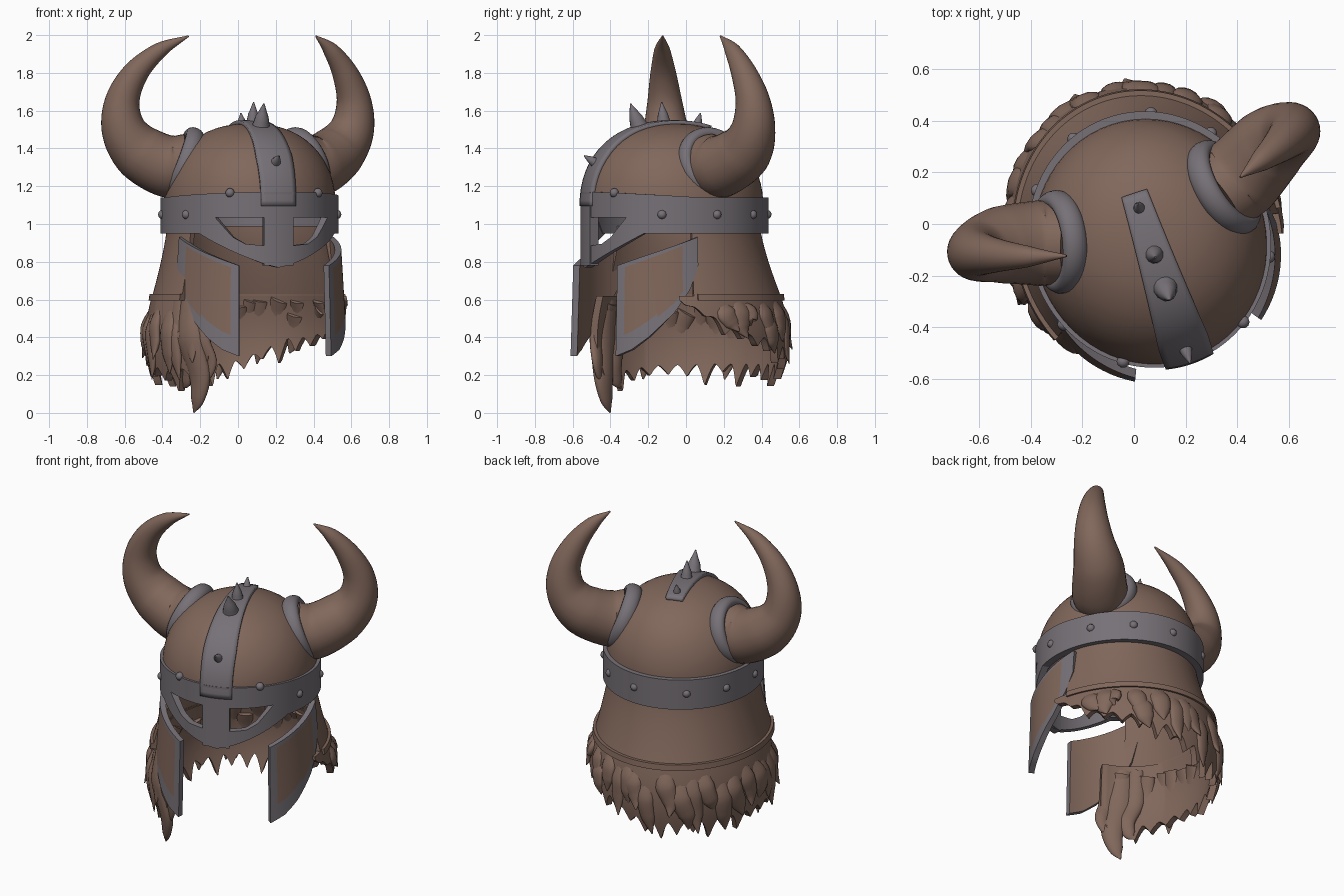
import bpy, bmesh, math, random
from mathutils import Matrix, Vector

if "Cube" in bpy.data.objects:
    bpy.data.objects.remove(bpy.data.objects["Cube"])

random.seed(7)
# Built facing -y, then every part is turned to the helmet's final pose
POSE = Matrix.Translation((0.06, -0.06, 0)) @ Matrix.Rotation(math.radians(18.2), 4, 'Z')


def material(name, col):
    m = bpy.data.materials.new(name)
    m.diffuse_color = (*col, 1)
    m.use_nodes = True
    m.node_tree.nodes["Principled BSDF"].inputs["Base Color"].default_value = m.diffuse_color
    return m


BROWN = material("brown leather", (0.218, 0.135, 0.104))
GREY = material("grey iron", (0.183, 0.165, 0.183))


def finish(bm, name, mats, angle=40):
    bmesh.ops.remove_doubles(bm, verts=bm.verts, dist=0.0004)
    bmesh.ops.recalc_face_normals(bm, faces=bm.faces)
    bm.transform(POSE)
    me = bpy.data.meshes.new(name)
    bm.to_mesh(me)
    bm.free()
    for m in mats:
        me.materials.append(m)
    me.shade_smooth()
    me.set_sharp_from_angle(angle=math.radians(angle))
    ob = bpy.data.objects.new(name, me)
    bpy.context.collection.objects.link(ob)
    return ob


def lerp(keys, x):
    if x <= keys[0][0]:
        return keys[0][1]
    for (a, p), (b, q) in zip(keys, keys[1:]):
        if x <= b:
            return p + (q - p) * (x - a) / (b - a)
    return keys[-1][1]


def around(a, rx, ry, z):
    a = math.radians(a)
    return Vector((rx * math.sin(a), -ry * math.cos(a), z))


def dome_point(v, lift=0.0):
    """Unit direction to the slightly boxy dome surface."""
    k = 1 / (math.hypot(v.x, v.y) ** 2.25 + abs(v.z) ** 2.25) ** (1 / 2.25)
    return Vector((v.x * k * (.452 + lift), v.y * k * (.482 + lift) - .01, 1.08 + v.z * k * (.452 + lift)))


def plate(name, a0, a1, na, zlo, zhi, nz, rad, th, mats, rule=None, angle=40):
    """Curved plate with thickness; angle a is measured from the front towards +x."""
    bm = bmesh.new()
    lay = []
    for off in (0, th):
        grid = []
        for i in range(na + 1):
            a = a0 + (a1 - a0) * i / na
            lo, hi = zlo(a), zhi(a)
            row = []
            for j in range(nz + 1):
                z = lo + (hi - lo) * j / nz
                rx, ry = rad(a, z)
                row.append(bm.verts.new(around(a, rx - off, ry - off, z)))
            grid.append(row)
        lay.append(grid)
    for k, g in enumerate(lay):
        for i in range(na):
            for j in range(nz):
                f = bm.faces.new((g[i][j], g[i + 1][j], g[i + 1][j + 1], g[i][j + 1]))
                if rule:
                    f.material_index = rule((i + .5) / na, (j + .5) / nz, k)
    o, n = lay
    for i in range(na):
        for j in (0, nz):
            bm.faces.new((o[i][j], o[i + 1][j], n[i + 1][j], n[i][j]))
    if abs(a1 - a0) < 359.9:
        for i in (0, na):
            for j in range(nz):
                bm.faces.new((o[i][j], o[i][j + 1], n[i][j + 1], n[i][j]))
    return finish(bm, name, mats, angle)


def tube(bm, pts, radii, seg=16, steps=5, flat=1.0):
    """Smooth tapered tube through the points."""
    P = [Vector(p) for p in pts]
    ext = [P[0] * 2 - P[1]] + P + [P[-1] * 2 - P[-2]]
    spine, rr = [], []
    for i in range(len(P) - 1):
        a, b, c, d = ext[i:i + 4]
        for s in range(steps):
            t = s / steps
            spine.append(.5 * (2 * b + (c - a) * t + (2 * a - 5 * b + 4 * c - d) * t * t
                               + (3 * b - a - 3 * c + d) * t ** 3))
            rr.append(radii[i] + (radii[i + 1] - radii[i]) * t)
    spine.append(P[-1])
    rr.append(radii[-1])
    side, rings = None, []
    for i, p in enumerate(spine):
        d = (spine[min(i + 1, len(spine) - 1)] - spine[max(i - 1, 0)]).normalized()
        if side is None:  # wide axis starts tangent to the helmet
            side = d.cross(Vector((p.x, p.y, 0)))
        side = (side - d * side.dot(d)).normalized()
        up = d.cross(side)
        rings.append([bm.verts.new(p + rr[i] * (side * math.cos(q) + up * flat * math.sin(q)))
                      for q in (2 * math.pi * k / seg for k in range(seg))])
    for r, s in zip(rings, rings[1:]):
        for k in range(seg):
            bm.faces.new((r[k], r[(k + 1) % seg], s[(k + 1) % seg], s[k]))
    bm.faces.new(rings[0])
    bm.faces.new(rings[-1])


# Dome: hollow half shell
bm = bmesh.new()
bmesh.ops.create_uvsphere(bm, u_segments=64, v_segments=32, radius=1)
bmesh.ops.delete(bm, geom=[v for v in bm.verts if v.co.z < -0.01], context='VERTS')
for v in bm.verts:
    v.co = dome_point(v.co)
dome = finish(bm, "dome", [BROWN])
sol = dome.modifiers.new("wall", 'SOLIDIFY')
sol.thickness, sol.offset = 0.03, -1

# Crest strip running over the dome to the brow
bm = bmesh.new()
rows = []
for i in range(33):
    ph = math.radians(-23 + 111 * i / 32)
    w = (.05 + .045 * min(1, i / 22)) / .46
    rows.append([bm.verts.new(dome_point(Vector((w * x, -math.sqrt(1 - w * w * x * x) * math.sin(ph),
                                                 math.sqrt(1 - w * w * x * x) * math.cos(ph))), .018))
                 for x in (j / 4 - 1 for j in range(9))])
for r, s in zip(rows, rows[1:]):
    for j in range(8):
        bm.faces.new((r[j], r[j + 1], s[j + 1], s[j]))
strip = finish(bm, "crest_strip", [GREY])
sol = strip.modifiers.new("wall", 'SOLIDIFY')
sol.thickness, sol.offset = 0.03, -1

# Spikes on the crest
bm = bmesh.new()
for deg, length, rad in ((-16, .06, .024), (6, .105, .036), (22, .13, .048), (59, .07, .027)):
    q = math.radians(deg)
    n = Vector((0, -math.sin(q), math.cos(q)))
    b = dome_point(n, .01)
    tube(bm, [b, b + n * length * .4, b + n * length], [rad, rad * .75, .003], 12, 3)
finish(bm, "crest_spikes", [GREY])

# Brow band, nose bar and lower eye rim
ring = lambda a, z: (.468, .5)
plate("brow_band", 0, 360, 180, lambda a: lerp([(0, 1.035), (42, 1.035), (50, .95), (180, .95)], min(a, 360 - a)),
      lambda a: 1.14 + .03 * max(0, math.cos(math.radians(a))), 4, ring, .045, [GREY])
plate("nose_bar", -10, 10, 8, lambda a: .78, lambda a: 1.17, 8, lambda a, z: (.472, .506), .05, [GREY])
plate("eye_rim", -56, 56, 56, lambda a: .77 + .19 * (abs(a) / 56) ** 1.3,
      lambda a: lerp([(9, .885), (22, .895), (30, .93), (42, 1.035)], abs(a)) - .08 * max(0, abs(a) - 42) / 14,
      4, ring, .04, [GREY])

# Studs around the band
bm = bmesh.new()
for a, z in ((-32, 1.165), (32, 1.165), (-65, 1.05), (65, 1.05), (-100, 1.05), (100, 1.05),
             (-130, 1.05), (130, 1.05), (-160, 1.05), (160, 1.05)):
    bmesh.ops.create_icosphere(bm, subdivisions=2, radius=.025,
                               matrix=Matrix.Translation(around(a, .462, .492, z)))
finish(bm, "band_studs", [GREY])

# Horns with iron collars
for s, label in ((1, "right"), (-1, "left")):
    path = [(.30, .08, 1.325), (.41, .12, 1.305), (.555, .18, 1.38), (.645, .195, 1.50),
            (.655, .19, 1.65), (.59, .16, 1.80), (.475, .12, 1.92), (.345, .08, 1.995)]
    bend = (0, .0, .02, .03, .03, .03, .035, .04)
    spread = (0, 0, 0, 0, 0, .005, .03, .065) if s > 0 else (0, 0, 0, 0, 0, 0, -.005, -.02)
    bm = bmesh.new()
    tube(bm, [(s * (x + e), y + s * b, z) for (x, y, z), b, e in zip(path, bend, spread)],
         (.155, .166, .15, .119, .092, .068, .042, .004), 32, 6)
    finish(bm, label + "_horn", [BROWN], 60)
    bm = bmesh.new()
    axis = Vector((s * .9, .2, .36)).to_track_quat('Z', 'Y').to_matrix().to_4x4()
    M = Matrix.Translation((s * .335, .10, 1.32)) @ axis
    loops = []
    for i in range(48):
        p = 2 * math.pi * i / 48
        loops.append([bm.verts.new(M @ Vector(((.165 + .037 * math.cos(t)) * math.cos(p),
                                               (.165 + .037 * math.cos(t)) * math.sin(p),
                                               .05 * math.sin(t))))
                      for t in (2 * math.pi * k / 14 for k in range(14))])
    for i in range(48):
        r, q = loops[i], loops[(i + 1) % 48]
        for k in range(14):
            bm.faces.new((r[k], r[(k + 1) % 14], q[(k + 1) % 14], q[k]))
    finish(bm, label + "_horn_collar", [GREY], 60)

# Cheek guards: brown panel in an iron border
EDGE = [(0, .30), (.2, .335), (.4, .40), (.7, .53), (.9, .66), (1, .78)]
for s, label, a0, a1, r0, r1 in ((1, "right", 36, 87, .512, .458), (-1, "left", 24, 72, .532, .455)):
    T = lambda a: (abs(a) - a0) / (a1 - a0)

    def grad(a, z):
        r = r0 + (r1 - r0) * T(a) + .08 * (.92 - z) * T(a) + .03 * (.77 - z) * (1 - T(a)) + .008
        return r, r
    plate(label + "_cheek_guard", s * a0, s * a1, 20, lambda a: lerp(EDGE, T(a)),
          lambda a: .78 + .15 * T(a), 20, grad, .035, [GREY, BROWN],
          lambda t, w, k: 1 if k or (.1 < t < .8 and .2 - .05 * t < w < .95) else 0)

# Flared neck guard and its hem
flare = lambda z: max(0, (.98 - z) / .38) ** 1.3
neck = lambda a, z: (.435 + .078 * flare(z), .455 + .12 * flare(z))
plate("neck_guard", 84, 296, 80, lambda a: .60, lambda a: .99, 10, neck, .03, [BROWN])
hem = lambda a, z: (.522 + .15 * (.63 - z), .583 + .15 * (.63 - z))
plate("neck_hem", 86, 296, 80, lambda a: .595, lambda a: .63, 2, hem, .05, [BROWN])

# Fur fringe: ragged sheet, long on the left and short on the right
LOW = [(76, .60), (90, .53), (105, .45), (120, .40), (135, .40), (150, .34), (165, .28), (180, .26),
       (230, .26), (265, .25), (290, .22), (314, .3)]
cut = [random.uniform(.04, .13) for _ in range(60)]


def fur_low(a):
    p = (a / 10.5) % 1
    return lerp(LOW, a) - cut[int(a / 10.5)] * (1 - abs(2 * p - 1)) ** 1.4 * min(1, (a - 74) / 30)


def fur_rad(a, z):
    b = math.sin(math.pi * min(1, max(0, (.64 - z) / .5)))
    k = .04 * b
    front = .06 * min(1, max(0, (a - 270) / 40))
    return .505 + k - front, .565 + k - front * 1.6


plate("fur_sheet", 76, 314, 238, fur_low, lambda a: .62, 10, fur_rad, .04, [BROWN], None, 60)

# Broad locks lying over the sheet
bm = bmesh.new()
for i in range(24):
    a = 98 + i * 8.7 + random.uniform(-3, 3)
    top, low = .6 - random.uniform(0, .09), lerp(LOW, a) - random.uniform(-.06, .09)
    pts = []
    for t, out in ((0, -.035), (.35, -.008), (.7, -.004), (1, random.uniform(-.01, .035))):
        z = top + (low - top) * t
        rx, ry = fur_rad(a, z)
        pts.append(around(a + random.uniform(-2, 2) + 5 * t, rx + out, ry + out, z))
    w = random.uniform(.05, .072)
    tube(bm, pts, (w * .8, w, w * .8, .004), 12, 5, .5)
# Long tail at the left front
for a, z1, w in ((304, .0, .085), (294, .13, .07), (312, .17, .05)):
    pts = [around(a - 4, .47, .47, .6), around(a, .5, .47, .4),
           around(a + 3, .46, .46, .2 + z1 * .45), around(a, .45, .46, .07 + z1 * .75),
           around(a - 3, .45, .45, z1 + .002)]
    tube(bm, pts, (w * .7, w, w * .8, w * .5, .004), 14, 5, .55)
finish(bm, "fur_locks", [BROWN], 60)
